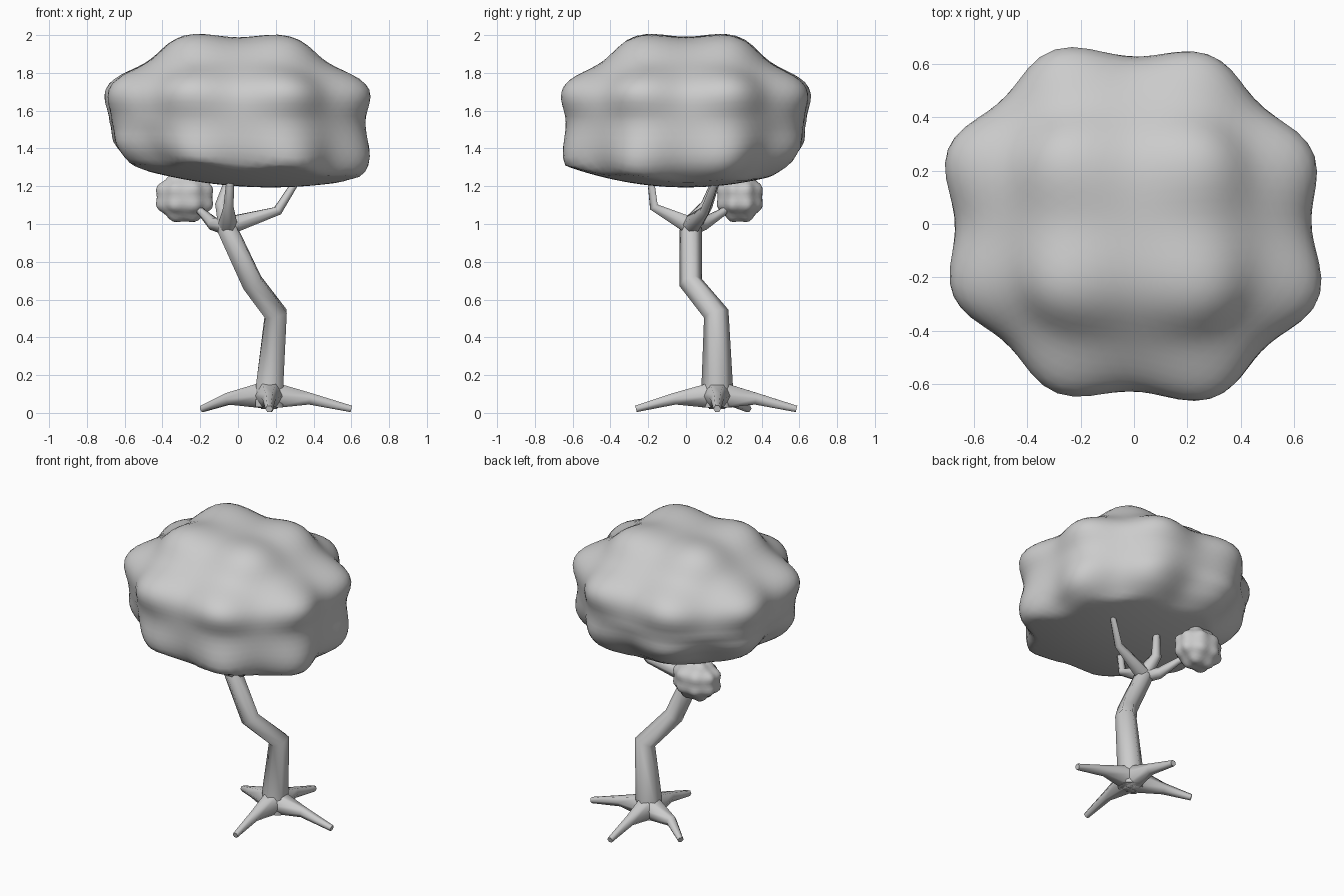
import bpy, bmesh, math
from itertools import permutations, product
from mathutils import Vector

if "Cube" in bpy.data.objects:
    bpy.data.objects.remove(bpy.data.objects["Cube"])

# Knob directions: corners of a rhombicuboctahedron
LONG = 1 + math.sqrt(2)
KNOBS = [Vector((p[0] * s[0], p[1] * s[1], p[2] * s[2])).normalized()
         for p in set(permutations((1, 1, LONG))) for s in product((1, -1), repeat=3)]


def knobbly(direction):
    """Radius of a unit foliage clump in one direction."""
    width = math.radians(17.5)
    return 0.815 + 0.165 * sum(math.exp(-(direction.angle(k) / width) ** 2) for k in KNOBS)


def foliage(name, centre, size, detail, shape=None):
    bm = bmesh.new()
    bmesh.ops.create_icosphere(bm, subdivisions=detail, radius=1)
    for v in bm.verts:
        d = v.co.normalized()
        d *= knobbly(d)
        v.co = Vector([c + a * b for c, a, b in zip(centre, d, size)])
        if shape:
            shape(v.co, d)
    for f in bm.faces:
        f.smooth = True
    me = bpy.data.meshes.new(name)
    bm.to_mesh(me)
    bm.free()
    ob = bpy.data.objects.new(name, me)
    bpy.context.collection.objects.link(ob)
    return ob


def limbs(name, paths):
    """Tapered six-sided tubes; each path point is (x, y, z, radius)."""
    cu = bpy.data.curves.new(name, 'CURVE')
    cu.dimensions = '3D'
    cu.bevel_depth = 1
    cu.bevel_resolution = 1
    cu.use_fill_caps = True
    for path in paths:
        sp = cu.splines.new('POLY')
        sp.points.add(len(path) - 1)
        for pt, (x, y, z, r) in zip(sp.points, path):
            pt.co = (x, y, z, 1)
            pt.radius = r
    ob = bpy.data.objects.new(name, cu)
    bpy.context.collection.objects.link(ob)
    bpy.ops.object.select_all(action='DESELECT')
    ob.select_set(True)
    bpy.context.view_layer.objects.active = ob
    bpy.ops.object.convert(target='MESH')
    bpy.ops.object.shade_smooth_by_angle(angle=math.radians(65))
    return ob


# Crown: fuller at two corners, lower half leaning right, shallow bowl underneath
def crown_shape(co, d):
    fuller = 1 + 0.2 * (d.x * d.y) ** 2 - 0.05 * d.x * d.y
    co.x *= fuller
    co.y *= fuller
    co.z = 1.54 + d.z * (0.525 if d.z > 0 else 0.55) * (1 - 0.04 * min(0, d.x * d.z))
    low = min(1, max(0, -d.z / 0.35))
    co.x = co.x * (1 - 0.05 * low) + 0.03 * low
    co.y = co.y * (1 - 0.05 * low) - 0.02 * low
    co.z += low * (0.05 * co.y - 0.06 * co.x)
    co.z = max(co.z, 1.2 + 0.2 * co.x ** 2 + 0.28 * co.y ** 2 - 0.07 * co.x)


foliage("crown", (-0.003, 0.0, 1.54), (0.782, 0.735, 0.5), 5, crown_shape)
foliage("small_foliage", (-0.283, 0.285, 1.142), (0.172, 0.138, 0.15), 4)

# Crooked trunk
limbs("trunk", [[(0.165, 0.165, 0.03, 0.085), (0.168, 0.165, 0.15, 0.083),
                 (0.2, 0.16, 0.525, 0.068), (0.075, 0.025, 0.69, 0.062),
                 (-0.055, 0.025, 0.97, 0.059), (-0.065, 0.025, 1.03, 0.04)]])

# Branches fork at the top of the trunk
FORK = (-0.055, 0.025, 0.99, 0.054)
limbs("branches", [
    [FORK, (-0.13, 0.09, 1.0, 0.036), (-0.19, 0.19, 1.06, 0.022), (-0.27, 0.27, 1.13, 0.015)],
    [FORK, (0.21, 0.10, 1.07, 0.027), (0.33, 0.17, 1.26, 0.018)],
    [FORK, (-0.05, -0.17, 1.09, 0.027), (-0.04, -0.19, 1.26, 0.019)],
    [FORK, (-0.09, 0.11, 1.1, 0.033), (-0.04, 0.17, 1.26, 0.02)],
])

# Four spreading roots: middle and tip positions on the ground plane
ROOT_START = (0.165, 0.165, 0.095, 0.085)
ROOTS = [((-0.05, 0.23), (-0.19, 0.33)), ((0.38, 0.165), (0.60, 0.165)),
         ((0.165, -0.06), (0.165, -0.265)), ((0.168, 0.37), (0.17, 0.585))]
limbs("roots", [[ROOT_START, (*mid, 0.075, 0.036), (*tip, 0.021, 0.02)] for mid, tip in ROOTS])
